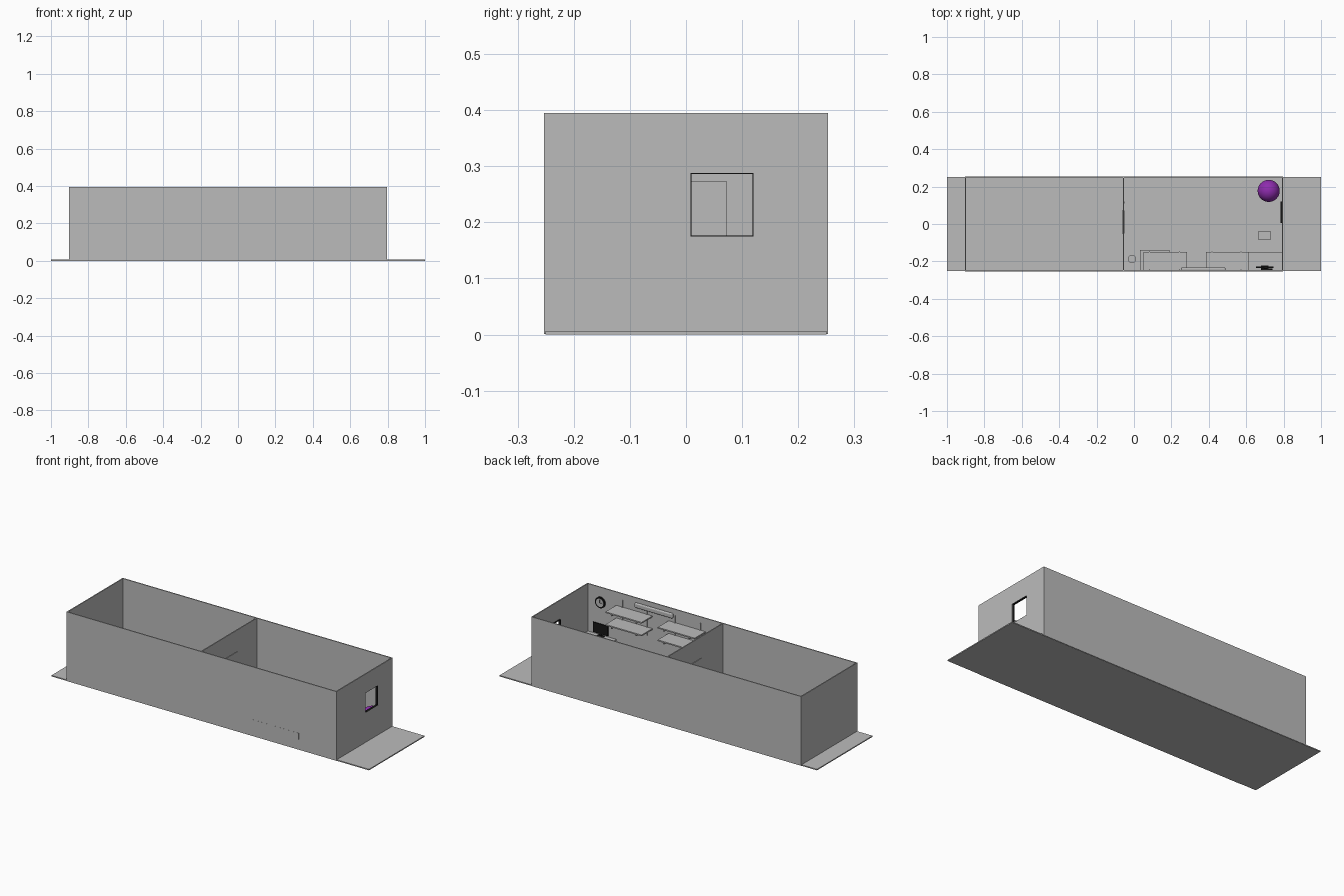
import bpy, math

if "Cube" in bpy.data.objects:
    bpy.data.objects.remove(bpy.data.objects["Cube"])


def material(name, rgb):
    m = bpy.data.materials.new(name)
    m.diffuse_color = (*rgb, 1)
    m.use_nodes = True
    m.node_tree.nodes["Principled BSDF"].inputs["Base Color"].default_value = m.diffuse_color
    return m


GREY = material("plain grey", (0.5, 0.5, 0.5))
BLACK = material("black", (0.008, 0.008, 0.008))
PURPLE = material("purple", (0.27, 0.025, 0.42))


def finish(name, mat, smooth=False):
    o = bpy.context.object
    o.name = name
    o.data.materials.append(mat)
    if smooth:
        bpy.ops.object.shade_smooth_by_angle()
    return o


def box(name, x, y, z, mat=GREY):
    """Box from (min, max) pairs on each axis."""
    bpy.ops.mesh.primitive_cube_add(size=1, location=[sum(a) / 2 for a in (x, y, z)])
    o = bpy.context.object
    o.scale = [a[1] - a[0] for a in (x, y, z)]
    bpy.ops.object.transform_apply(location=False, rotation=False, scale=True)
    return finish(name, mat)


def cylinder(name, r, depth, loc, rot=(0, 0, 0), mat=GREY):
    bpy.ops.mesh.primitive_cylinder_add(vertices=32, radius=r, depth=depth,
                                        location=loc, rotation=rot)
    return finish(name, mat, True)


# Floor and the long walls
T, H, F = 0.006, 0.395, 0.006
box("floor", (-1, 1), (-0.25, 0.25), (0, F))
box("front_wall", (-0.9, 0.797), (-0.253, -0.247), (0.001, H))
box("back_wall", (-0.9, 0.797), (0.247, 0.253), (0.001, H))
box("left_wall", (-0.903, -0.897), (-0.253, 0.253), (0.001, H))
box("partition", (-0.06, -0.054), (-0.253, 0.253), (0.001, H))

# Right wall, four pieces around the window opening
WY, WZ, WX = (0.008, 0.12), (0.175, 0.288), (0.791, 0.797)
box("right_wall_near", WX, (-0.253, WY[0]), (0.001, H))
box("right_wall_far", WX, (WY[1], 0.253), (0.001, H))
box("right_wall_sill", WX, WY, (0.001, WZ[0]))
box("right_wall_head", WX, WY, (WZ[1], H))

# Black window frame
FX, B = (0.784, 0.7965), 0.003
for y in WY:
    box("window_frame_side", FX, (y - B / 2, y + B / 2), WZ, BLACK)
for z in WZ:
    box("window_frame_rail", FX, WY, (z - B / 2, z + B / 2), BLACK)

# Door in the partition, with switch
box("door", (-0.063, -0.051), (-0.05, 0.073), (F, 0.273))
box("light_switch", (-0.054, -0.050), (0.11, 0.12), (0.15, 0.165))

# Wall shelves with uprights and arms
for x0, x1 in ((0.05, 0.283), (0.385, 0.612)):
    for z in (0.24, 0.312):
        box("shelf", (x0, x1), (-0.247, -0.15), (z, z + 0.007))
        for x in (x0 + 0.033, x1 - 0.04):
            box("shelf_arm", (x - 0.003, x + 0.003), (-0.247, -0.146), (z - 0.006, z))
    for x in (x0 + 0.033, x1 - 0.04):
        box("shelf_upright", (x - 0.003, x + 0.003), (-0.248, -0.243), (0.2, 0.36))

# Long rounded wall lamp and low wall rail
lamp = box("wall_lamp", (0.25, 0.49), (-0.248, -0.233), (0.343, 0.37))
bev = lamp.modifiers.new("round", "BEVEL")
bev.width, bev.segments = 0.006, 3
box("wall_rail", (0.25, 0.56), (-0.2535, -0.242), (0.06, 0.095))

# Clock: black case, grey face, black hands
ROT = (math.pi / 2, 0, 0)
cylinder("clock_case", 0.031, 0.008, (0.71, -0.243, 0.31), ROT, BLACK)
cylinder("clock_face", 0.023, 0.002, (0.71, -0.2382, 0.31), ROT)
box("clock_minute_hand", (0.709, 0.711), (-0.238, -0.2365), (0.31, 0.328), BLACK)
box("clock_hour_hand", (0.698, 0.711), (-0.238, -0.2365), (0.309, 0.311), BLACK)

# Desk with screen
D = 0.125
box("desk_top", (0.612, 0.791), (-0.247, -0.15), (D - 0.007, D))
for x in (0.614, 0.783):
    box("desk_side", (x, x + 0.006), (-0.245, -0.153), (F, D - 0.007))
box("screen", (0.653, 0.747), (-0.234, -0.228), (0.139, 0.195), BLACK)
box("screen_neck", (0.694, 0.706), (-0.237, -0.232), (D, 0.15), BLACK)
box("screen_foot", (0.68, 0.72), (-0.243, -0.222), (D, D + 0.003), BLACK)

# Stool at the desk
box("stool_seat", (0.665, 0.73), (-0.085, -0.037), (0.072, 0.079))
for x in (0.669, 0.726):
    for y in (-0.081, -0.041):
        box("stool_leg", (x - 0.003, x + 0.003), (y - 0.003, y + 0.003), (F, 0.072))

# Low cabinet and round bin
box("low_cabinet", (0.032, 0.19), (-0.247, -0.14), (F, 0.12))
cylinder("bin", 0.022, 0.06, (-0.01, -0.187, F + 0.03))

# Purple ball
bpy.ops.mesh.primitive_uv_sphere_add(segments=32, ring_count=16, radius=0.059,
                                     location=(0.72, 0.177, F + 0.059))
finish("ball", PURPLE, True)
